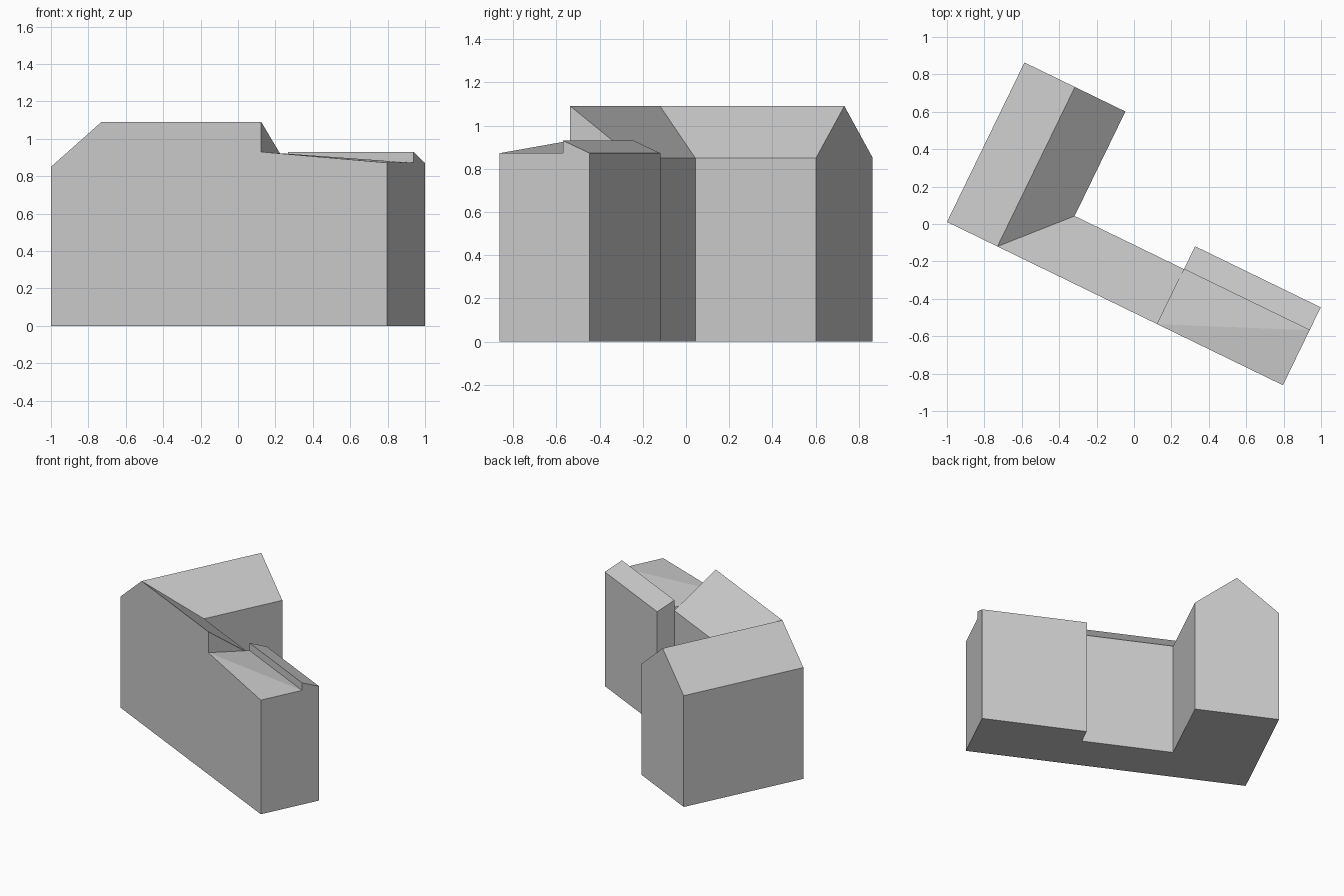
import bpy
import bmesh
from math import radians
from mathutils import Matrix

cube = bpy.data.objects.get("Cube")
if cube:
    bpy.data.objects.remove(cube, do_unlink=True)

# One plain grey for the whole building
grey = bpy.data.materials.new("light_grey")
grey.use_nodes = True
colour = (0.6, 0.6, 0.6, 1)
grey.diffuse_color = colour
grey.node_tree.nodes["Principled BSDF"].inputs["Base Color"].default_value = colour

# Site frame: first axis runs along the street front, second axis runs back
site = Matrix.Translation((-1, 0.011, 0)) @ Matrix.Rotation(radians(-25.92), 4, "Z")

# Street length, wing width and depth, range depth, and where the low end starts
LENGTH, WIDTH, DEPTH = 1.997, 0.60, 0.948
RANGE, LOW, LOW_DEPTH = 0.327, 1.25, 0.463
RIDGE, EAVE = 1.09, 0.85
LOW_RIDGE, LOW_EAVE = 0.93, 0.872


def block(name, corners, roofs, open_sides=()):
    """Upright block: (along, back, height) corners anticlockwise, roof faces by corner index."""
    bm = bmesh.new()
    base = [bm.verts.new(site @ Matrix.Translation((x, y, 0)).translation) for x, y, z in corners]
    top = [bm.verts.new(site @ Matrix.Translation(c).translation) for c in corners]
    bm.faces.new(base[::-1])
    for i in range(len(corners)):
        j = (i + 1) % len(corners)
        if i not in open_sides:
            bm.faces.new((base[i], base[j], top[j], top[i]))
    for roof in roofs:
        bm.faces.new([top[i] for i in roof])
    mesh = bpy.data.meshes.new(name)
    bm.to_mesh(mesh)
    bm.free()
    mesh.materials.append(grey)
    obj = bpy.data.objects.new(name, mesh)
    bpy.context.collection.objects.link(obj)
    return obj


# Gabled wing, its inner slope cut by the valley
block("gabled_wing", [
    (0, 0, EAVE), (WIDTH / 2, 0, RIDGE), (WIDTH, RANGE, EAVE),
    (WIDTH, DEPTH, EAVE), (WIDTH / 2, DEPTH, RIDGE), (0, DEPTH, EAVE),
], [(0, 1, 4, 5), (1, 2, 3, 4)], open_sides=(1,))

# Middle range with a single slope falling to the back
block("middle_range", [
    (WIDTH / 2, 0, RIDGE), (LOW, 0, RIDGE), (LOW, RANGE, EAVE), (WIDTH, RANGE, EAVE),
], [(0, 1, 2, 3)], open_sides=(3,))

# Low end, front half: folded roof rising to one corner
block("low_end_front", [
    (LOW, 0, LOW_RIDGE), (LENGTH, 0, LOW_EAVE),
    (LENGTH, RANGE, LOW_EAVE), (LOW, RANGE, LOW_EAVE),
], [(0, 1, 2), (0, 2, 3)], open_sides=(2, 3))

# Low end, back half: single slope behind a small step
block("low_end_back", [
    (LOW, RANGE, LOW_RIDGE), (LENGTH, RANGE, LOW_RIDGE),
    (LENGTH, LOW_DEPTH, LOW_EAVE), (LOW, LOW_DEPTH, LOW_EAVE),
], [(0, 1, 2, 3)])
